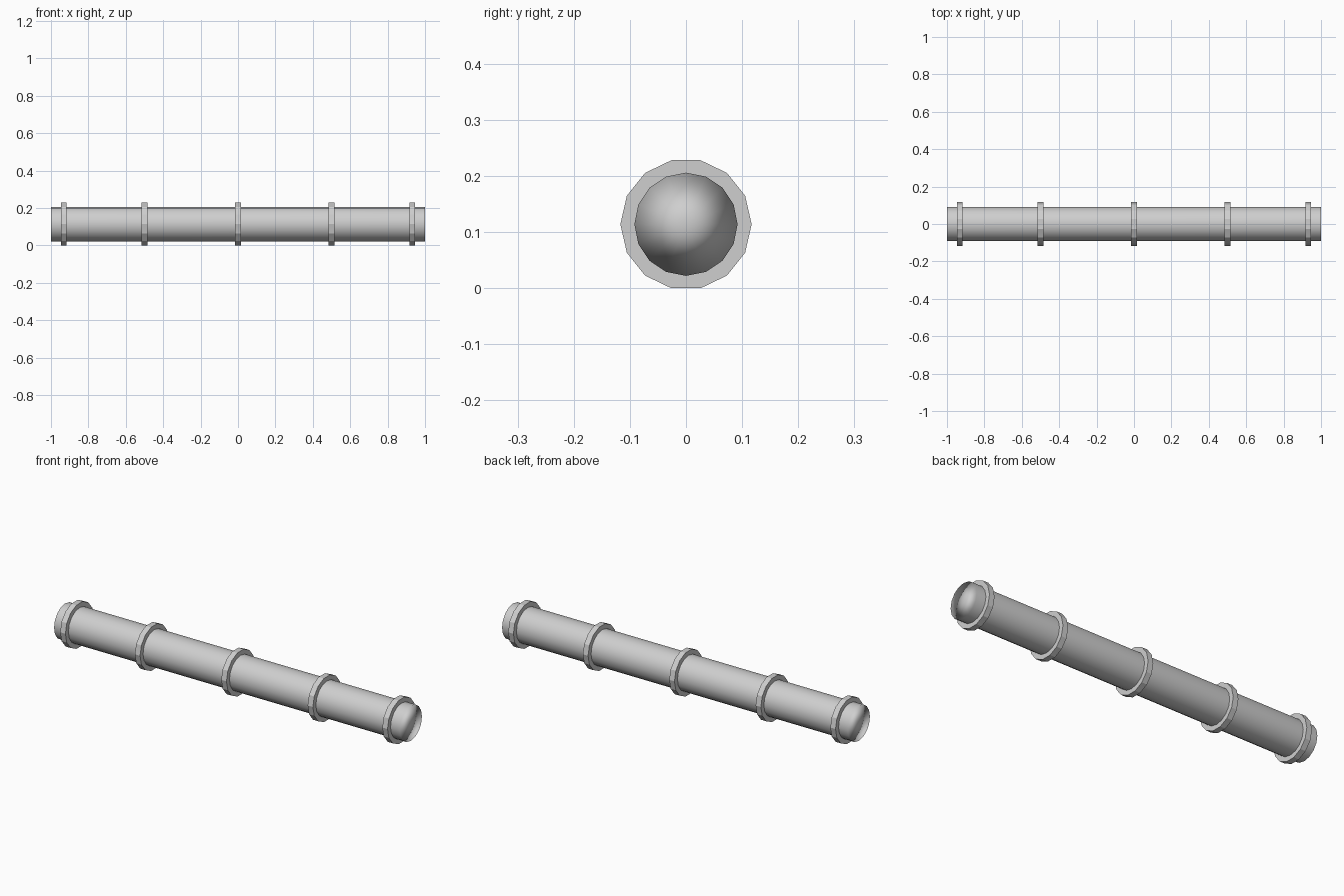
import bpy, bmesh
from math import pi, cos
from mathutils import Matrix

cube = bpy.data.objects.get("Cube")
if cube:
    bpy.data.objects.remove(cube, do_unlink=True)

RING_SIDES, RING_RADIUS = 14, 0.117
AXIS_HEIGHT = RING_RADIUS * cos(pi / RING_SIDES)  # rings rest on a flat side

grey = bpy.data.materials.new("light_grey_metal")
grey.use_nodes = True
grey.diffuse_color = (0.62, 0.62, 0.62, 1)
grey.node_tree.nodes["Principled BSDF"].inputs["Base Color"].default_value = (0.62, 0.62, 0.62, 1)


def rod(name, x, length, radius, sides, smooth):
    """Capped cylinder lying along x, with a corner on the y axis."""
    bm = bmesh.new()
    bmesh.ops.create_cone(bm, cap_ends=True, cap_tris=smooth, segments=sides,
                          radius1=radius, radius2=radius, depth=length,
                          matrix=Matrix.Rotation(pi / 2, 4, 'Y'))
    for face in bm.faces:
        face.smooth = smooth
    mesh = bpy.data.meshes.new(name)
    bm.to_mesh(mesh)
    bm.free()
    mesh.materials.append(grey)
    obj = bpy.data.objects.new(name, mesh)
    obj.location = (x, 0, AXIS_HEIGHT)
    bpy.context.collection.objects.link(obj)
    return obj


# Pipe with soft shading running over its end caps
pipe = rod("pipe", 0, 2.0, 0.092, 16, True)
weighted = pipe.modifiers.new("weighted_normals", 'WEIGHTED_NORMAL')
weighted.mode = 'FACE_AREA'

# Faceted collars along the pipe
rings = {"right_end_ring": -0.932, "right_ring": -0.5, "middle_ring": 0,
         "left_ring": 0.5, "left_end_ring": 0.932}
for name, x in rings.items():
    rod(name, x, 0.03, RING_RADIUS, RING_SIDES, False)
